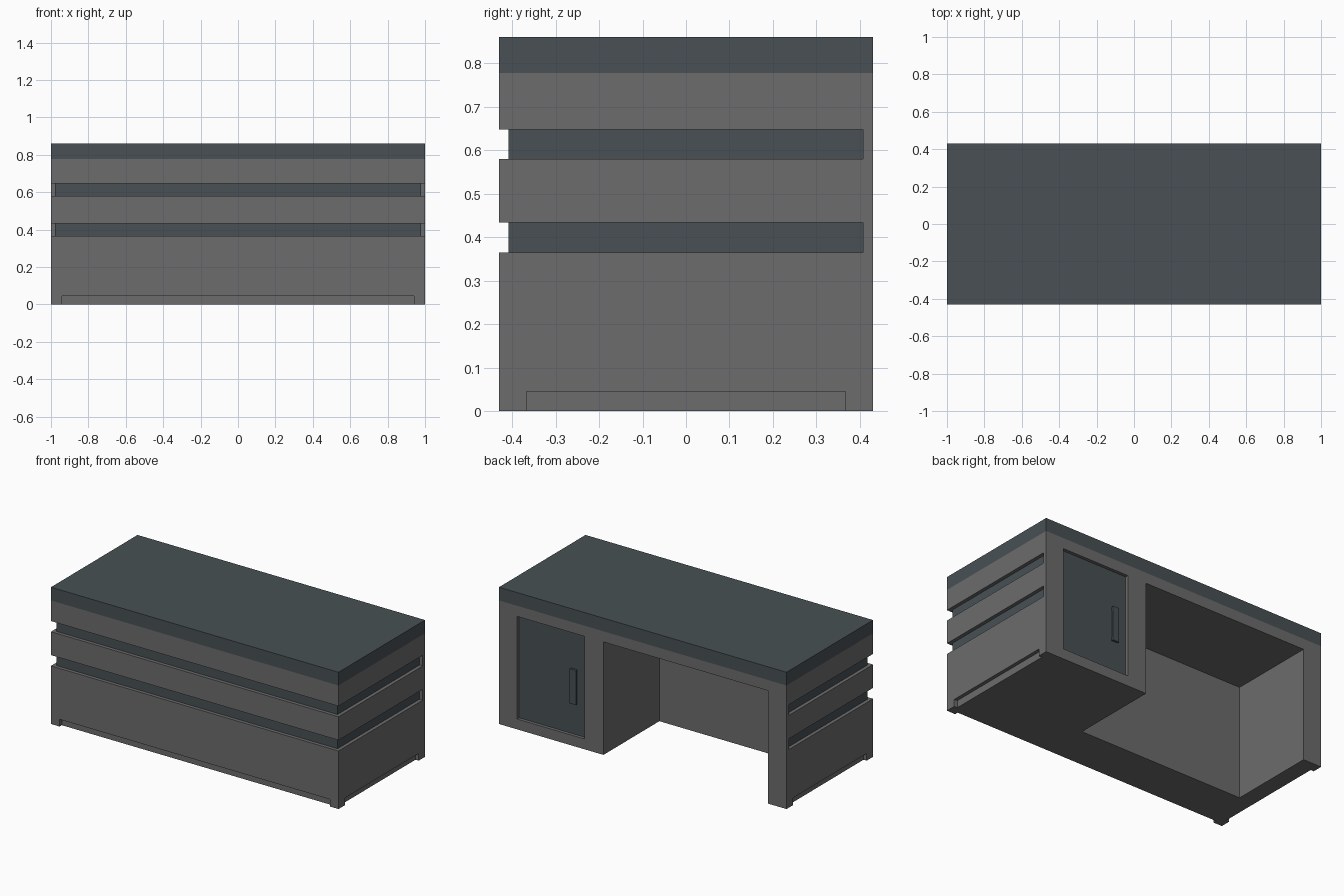
import bpy, bmesh
from mathutils import Vector

if "Cube" in bpy.data.objects:
    bpy.data.objects.remove(bpy.data.objects["Cube"])


def material(name, rgb):
    m = bpy.data.materials.new(name)
    m.diffuse_color = (*rgb, 1)
    m.use_nodes = True
    m.node_tree.nodes["Principled BSDF"].inputs["Base Color"].default_value = m.diffuse_color
    return m


grey = material("grey_panel", (0.150, 0.150, 0.150))
slate = material("dark_slate", (0.065, 0.081, 0.088))


def box(name, x, y, z, mat):
    """Box from (min, max) ranges."""
    me = bpy.data.meshes.new(name)
    bm = bmesh.new()
    bmesh.ops.create_cube(bm, size=1)
    for v in bm.verts:
        v.co = Vector([(r[0] + r[1]) / 2 + c * (r[1] - r[0])
                       for r, c in zip((x, y, z), v.co)])
    bm.to_mesh(me)
    bm.free()
    me.materials.append(mat)
    ob = bpy.data.objects.new(name, me)
    bpy.context.collection.objects.link(ob)
    return ob


def cut(target, x, y, z):
    """Carve a box out of the target."""
    c = box("cutter", x, y, z, grey)
    c.hide_render = True
    mod = target.modifiers.new("cut", 'BOOLEAN')
    mod.operation = 'DIFFERENCE'
    mod.solver = 'EXACT'
    mod.object = c
    bpy.context.view_layer.objects.active = target
    bpy.ops.object.modifier_apply(modifier=mod.name)
    bpy.data.objects.remove(c)


D = 0.43                                   # half depth
GROOVES = ((0.365, 0.433), (0.58, 0.647))

# Desk body and top slab
body = box("desk_body", (-1, 1), (-D, D), (0, 0.777), grey)
box("desk_top", (-1, 1), (-D, D), (0.777, 0.86), slate)

# Kneehole and door recess, open to the back
cut(body, (-0.873, 0.273), (-0.125, 0.6), (-0.2, 0.71))
cut(body, (0.405, 0.873), (0.41, 0.6), (0.065, 0.71))

# Grooves around the front and sides
for z in GROOVES:
    cut(body, (-1.2, 1.2), (-0.6, -0.408), z)
    for s in (-1, 1):
        cut(body, sorted((s * 0.978, s * 1.2)), (-0.7, 0.407), z)

# Toe recesses between the corner feet
cut(body, (-0.94, 0.94), (-0.6, -0.408), (-0.2, 0.045))
for s in (-1, 1):
    cut(body, sorted((s * 0.978, s * 1.2)), (-0.367, 0.367), (-0.2, 0.045))

# Dark colour on the groove walls and the door panel
me = body.data
if len(me.materials) < 2:
    me.materials.append(slate)
else:
    me.materials[1] = slate
for p in me.polygons:
    c, n = p.center, p.normal
    in_groove = any(a < c.z < b for a, b in GROOVES)
    zs = [me.vertices[i].co.z for i in p.vertices]
    height = max(zs) - min(zs)
    wall = (in_groove and abs(n.z) < 0.1 and height < 0.08
            and (abs(abs(c.x) - 0.978) < 0.002 or abs(c.y + 0.408) < 0.002))
    door = n.y > 0.9 and abs(c.y - 0.41) < 0.002
    p.material_index = 1 if wall or door else 0

# Door handle: bar on two posts
box("handle_bar", (0.467, 0.51), (0.416, 0.427), (0.26, 0.478), slate)
for name, z in (("handle_post_lower", (0.262, 0.285)), ("handle_post_upper", (0.453, 0.476))):
    box(name, (0.47, 0.507), (0.408, 0.417), z, slate)
